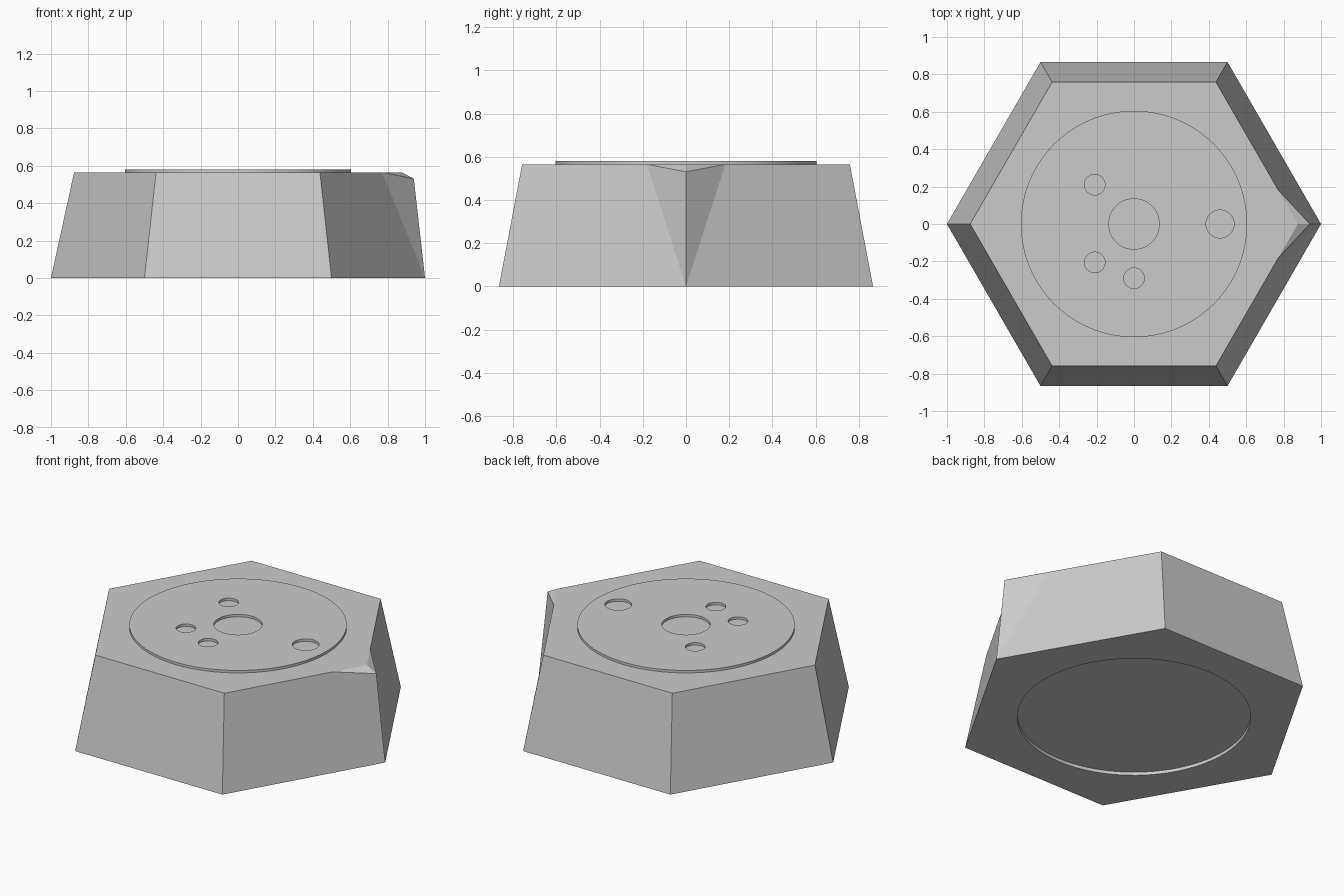
import bpy, bmesh
from math import cos, sin, pi
from mathutils import Vector

if "Cube" in bpy.data.objects:
    bpy.data.objects.remove(bpy.data.objects["Cube"])

grey = bpy.data.materials.new("plain grey")
grey.use_nodes = True
colour = (0.6, 0.6, 0.6, 1)
grey.diffuse_color = colour
grey.node_tree.nodes["Principled BSDF"].inputs["Base Color"].default_value = colour

HEIGHT, TOP_RADIUS, DISC_TOP = 0.565, 0.876, 0.58


def make_object(name, bm):
    bmesh.ops.recalc_face_normals(bm, faces=bm.faces)
    mesh = bpy.data.meshes.new(name)
    bm.to_mesh(mesh)
    bm.free()
    mesh.materials.append(grey)
    obj = bpy.data.objects.new(name, mesh)
    bpy.context.collection.objects.link(obj)
    return obj


def cylinder(name, radius, low, high, x=0, y=0, sides=96):
    bm = bmesh.new()
    bmesh.ops.create_cone(bm, cap_ends=True, segments=sides, radius1=radius,
                          radius2=radius, depth=high - low)
    bmesh.ops.translate(bm, verts=bm.verts, vec=(x, y, (low + high) / 2))
    return make_object(name, bm)


def cut(target, cutter):
    cutter.hide_render = True
    cutter.hide_set(True)
    mod = target.modifiers.new("cut", "BOOLEAN")
    mod.object = cutter
    mod.solver = "EXACT"
    bpy.context.view_layer.objects.active = target
    bpy.ops.object.modifier_apply(modifier=mod.name)
    bpy.data.objects.remove(cutter)


# Tapered hexagonal block whose +x corner is pulled out into a dented nose
bm = bmesh.new()
def ring(radius, z):
    return [bm.verts.new((radius * cos(i * pi / 3), radius * sin(i * pi / 3), z))
            for i in range(6)]
base, top = ring(1, 0), ring(TOP_RADIUS, HEIGHT)
nose = bm.verts.new((0.94, 0, 0.53))
left, right = [bm.verts.new(top[0].co.lerp(top[i].co, 0.24)) for i in (1, 5)]
bm.faces.new(base)
bm.faces.new([top[0], left] + top[1:] + [right])
for i in range(1, 5):
    bm.faces.new((base[i], base[i + 1], top[i + 1], top[i]))
for side, i in ((left, 1), (right, 5)):
    bm.faces.new((base[0], base[i], top[i], side))
    bm.faces.new((base[0], side, nose))
    bm.faces.new((nose, side, top[0]))
body = make_object("hexagonal_body", bm)

# Shallow round recess underneath
cut(body, cylinder("recess_cutter", 0.65, -0.1, 0.02))

# Thin raised disc with a centre hole and four smaller ones
disc = cylinder("top_disc", 0.605, HEIGHT, DISC_TOP)
holes = [(0, 0, 0.135), (0.46, 0, 0.075), (-0.21, 0.21, 0.055),
         (-0.21, -0.205, 0.055), (0, -0.29, 0.055)]
for x, y, r in holes:
    cut(disc, cylinder("hole_cutter", r, 0.5, 0.7, x, y, 48))

# Smooth round walls with crisp rims
for obj in (body, disc):
    bpy.ops.object.select_all(action="DESELECT")
    obj.select_set(True)
    bpy.context.view_layer.objects.active = obj
    bpy.ops.object.shade_smooth_by_angle(angle=0.15)
